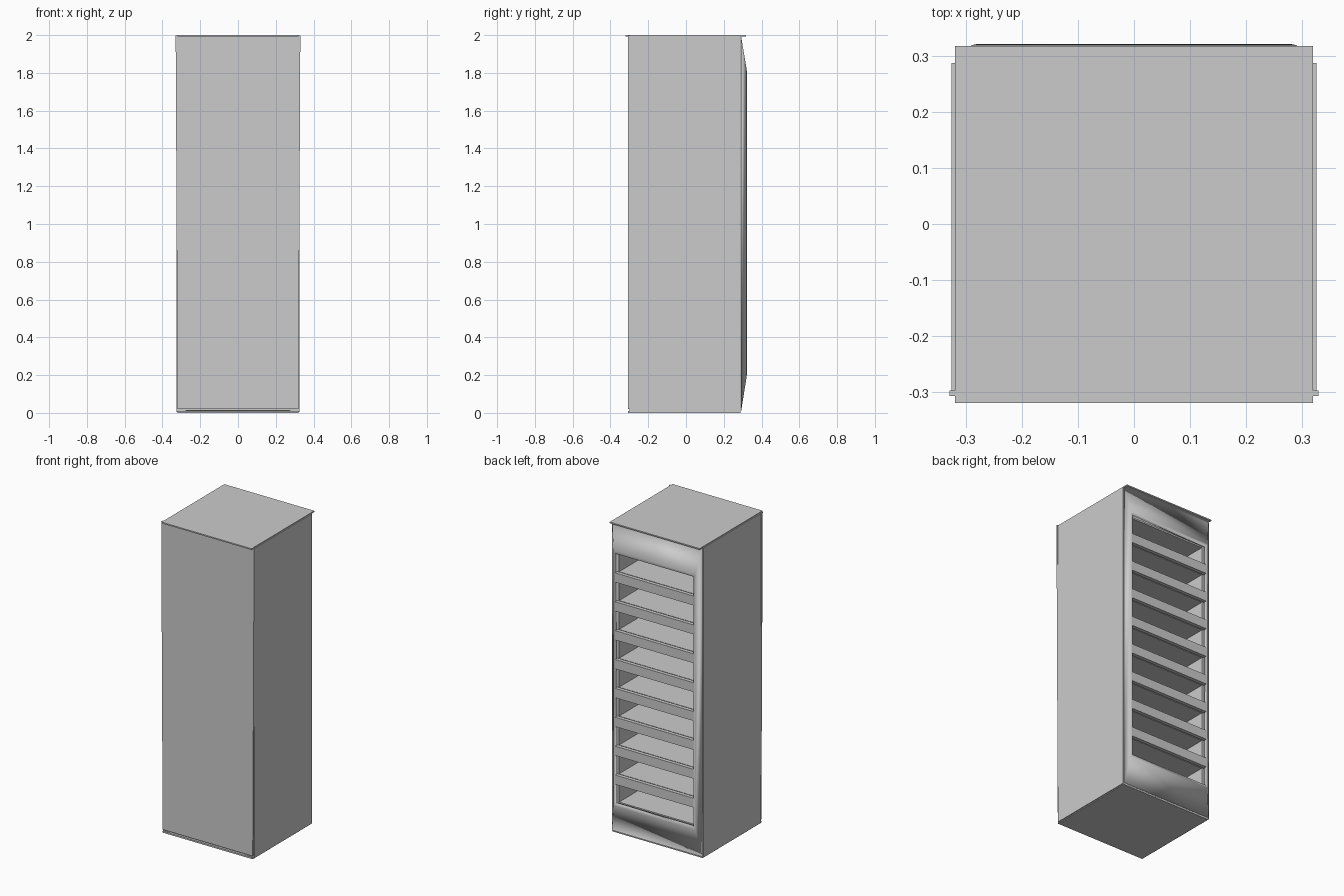
import bpy, bmesh

if "Cube" in bpy.data.objects:
    bpy.data.objects.remove(bpy.data.objects["Cube"])


def box(name, x0, x1, y0, y1, z0, z1):
    bm = bmesh.new()
    bmesh.ops.create_cube(bm, size=1)
    for v in bm.verts:
        v.co.x = x0 if v.co.x < 0 else x1
        v.co.y = y0 if v.co.y < 0 else y1
        v.co.z = z0 if v.co.z < 0 else z1
    return finish(name, bm)


def finish(name, bm):
    bmesh.ops.recalc_face_normals(bm, faces=bm.faces)
    me = bpy.data.meshes.new(name)
    bm.to_mesh(me)
    bm.free()
    ob = bpy.data.objects.new(name, me)
    bpy.context.collection.objects.link(ob)
    return ob


def tapered_box(name, w_bottom, w_top, y0, y1, z0, z1):
    ob = box(name, -1, 1, y0, y1, z0, z1)
    for v in ob.data.vertices:
        v.co.x *= w_top if v.co.z > 1 else w_bottom
    return ob


# Outer panels: front door, lid and base
tapered_box("front_door", 0.32, 0.33, -0.308, -0.298, 0.02, 1.998)
box("lid", -0.32, 0.32, -0.32, 0.318, 1.992, 2.0)
box("base", -0.32, 0.32, -0.308, 0.288, 0.0, 0.01)

# Side panels, doubled as the inner walls of the cavity
for side, s in (("right", 1), ("left", -1)):
    xs = sorted((s * 0.275, s * 0.326))
    box(side + "_side_panel", *xs, -0.298, 0.288, 0.005, 1.995)

# Raised back frame: outer rim slopes out to a ring around the opening
OPEN_X, Z0, Z1 = 0.28, 0.2, 1.81
rings = [
    (0.32, 0.292, 0.01, 1.992),
    (OPEN_X + 0.01, 0.32, Z0 - 0.015, Z1 + 0.015),
    (OPEN_X, 0.322, Z0, Z1),
    (OPEN_X, 0.296, Z0, Z1),
]
bm = bmesh.new()
loops = [[bm.verts.new(c) for c in ((-x, y, a), (x, y, a), (x, y, b), (-x, y, b))]
         for x, y, a, b in rings]
for la, lb in zip(loops, loops[1:] + loops[:1]):
    for i in range(4):
        j = (i + 1) % 4
        bm.faces.new((la[i], la[j], lb[j], lb[i]))
frame = finish("back_frame", bm)
for p in frame.data.polygons:
    p.use_smooth = True

# Bars across the back opening with a shelf behind each one
BAYS, BAR = 9, 0.06
gap = (Z1 - Z0 - BAR * (BAYS - 1)) / BAYS
for k in range(1, BAYS):
    z = Z0 + k * gap + (k - 1) * BAR
    box(f"back_bar_{k}", -OPEN_X, OPEN_X, 0.296, 0.32, z, z + BAR)
    box(f"shelf_{k}", -0.275, 0.275, -0.296, 0.286, z + 0.004, z + BAR - 0.004)

# Solid blocks closing the cavity above and below
box("bottom_block", -0.275, 0.275, -0.296, 0.286, 0.012, Z0)
box("top_block", -0.275, 0.275, -0.296, 0.286, Z1, 1.99)
